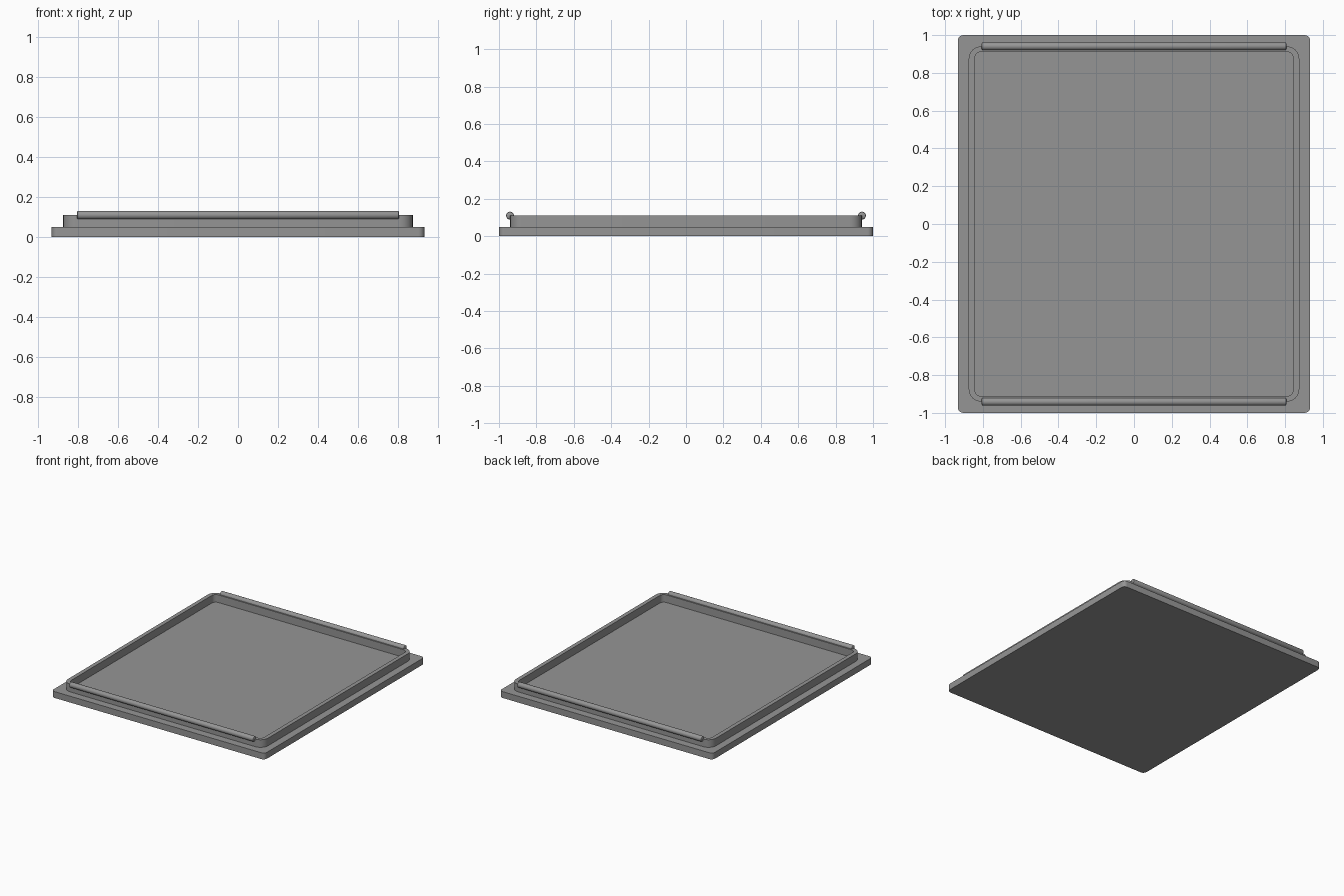
import bpy, bmesh, math

if "Cube" in bpy.data.objects:
    bpy.data.objects.remove(bpy.data.objects["Cube"])

grey = bpy.data.materials.new("plain grey")
grey.diffuse_color = (0.30, 0.30, 0.30, 1)
grey.use_nodes = True
grey.node_tree.nodes["Principled BSDF"].inputs["Base Color"].default_value = grey.diffuse_color


def rounded_rect(hx, hy, r, z, steps=6):
    """Counter-clockwise loop of points with rounded corners."""
    pts = []
    for k, (sx, sy) in enumerate([(1, 1), (-1, 1), (-1, -1), (1, -1)]):
        for i in range(steps + 1):
            a = math.pi / 2 * (k + i / steps)
            pts.append((sx * (hx - r) + r * math.cos(a),
                        sy * (hy - r) + r * math.sin(a), z))
    return pts


def finish(name, bm):
    bmesh.ops.recalc_face_normals(bm, faces=bm.faces)
    mesh = bpy.data.meshes.new(name)
    bm.to_mesh(mesh)
    bm.free()
    mesh.materials.append(grey)
    ob = bpy.data.objects.new(name, mesh)
    bpy.context.collection.objects.link(ob)
    bpy.ops.object.select_all(action='DESELECT')
    ob.select_set(True)
    bpy.context.view_layer.objects.active = ob
    bpy.ops.object.shade_smooth_by_angle(angle=math.radians(35))
    return ob


def loft(name, loops):
    """Skin a stack of matching loops and cap both ends."""
    bm = bmesh.new()
    rings = [[bm.verts.new(p) for p in loop] for loop in loops]
    n = len(rings[0])
    for a, b in zip(rings, rings[1:]):
        for i in range(n):
            j = (i + 1) % n
            bm.faces.new((a[i], a[j], b[j], b[i]))
    bm.faces.new(rings[0][::-1])
    bm.faces.new(rings[-1])
    return finish(name, bm)


# Lid: flanged plate, raised rim and recessed floor in one skin
loft("lid", [
    rounded_rect(0.933, 1.0, 0.03, 0.0),
    rounded_rect(0.933, 1.0, 0.03, 0.05),
    rounded_rect(0.875, 0.94, 0.065, 0.05),
    rounded_rect(0.875, 0.94, 0.065, 0.11),
    rounded_rect(0.843, 0.911, 0.033, 0.11),
    rounded_rect(0.843, 0.911, 0.033, 0.05),
])

# Snap beads: round bars with softened ends along the front and back rim
profile = [(-0.807, 0.014), (-0.804, 0.019), (-0.798, 0.021),
           (0.798, 0.021), (0.804, 0.019), (0.807, 0.014)]
for name, side in (("front_bead", -1), ("back_bead", 1)):
    loft(name, [[(x, side * 0.941 + r * math.cos(i * math.tau / 24),
                  0.11 + r * math.sin(i * math.tau / 24)) for i in range(24)]
                for x, r in profile])
